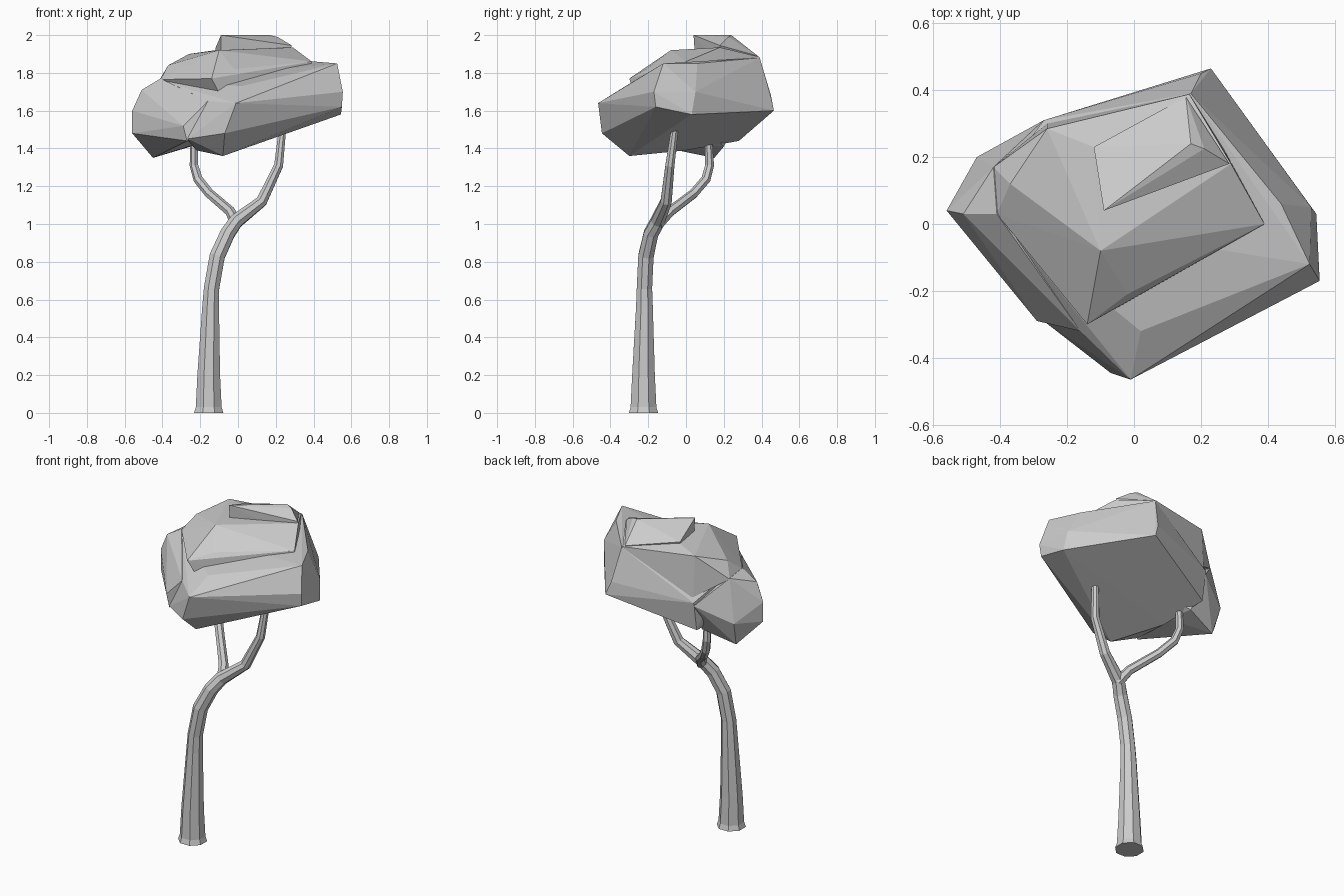
import bpy, bmesh, math
from mathutils import Vector


def finish(name, bm):
    bmesh.ops.recalc_face_normals(bm, faces=bm.faces[:])
    me = bpy.data.meshes.new(name)
    bm.to_mesh(me)
    bm.free()
    ob = bpy.data.objects.new(name, me)
    bpy.context.collection.objects.link(ob)
    return ob


def limb(name, path, sides=8):
    """Faceted tube through (x, y, z, radius) stations."""
    bm = bmesh.new()
    pts = [Vector(p[:3]) for p in path]
    rings = []
    for i, p in enumerate(pts):
        d = (pts[min(i + 1, len(pts) - 1)] - pts[max(i - 1, 0)]).normalized()
        if path[i][2] < 0.1 or i == len(pts) - 1:
            d = Vector((0, 0, 1))
        q = Vector((0, 0, 1)).rotation_difference(d)
        rings.append([bm.verts.new(p + q @ Vector((
            path[i][3] * math.cos(2 * math.pi * (k + .5) / sides),
            path[i][3] * math.sin(2 * math.pi * (k + .5) / sides), 0)))
            for k in range(sides)])
    for a, b in zip(rings, rings[1:]):
        for k in range(sides):
            n = (k + 1) % sides
            bm.faces.new((a[k], a[n], b[n], b[k]))
    bm.faces.new(rings[0])
    bm.faces.new(rings[-1])
    return finish(name, bm)


def hull(name, points):
    bm = bmesh.new()
    for p in points:
        bm.verts.new(p)
    r = bmesh.ops.convex_hull(bm, input=bm.verts[:])
    loose = [v for v in bm.verts if not v.link_faces]
    bmesh.ops.delete(bm, geom=loose, context='VERTS')
    return finish(name, bm)


# Trunk continuing into the right branch, and the left branch
limb("trunk", [
    (-.155, -.225, 0, .084), (-.155, -.225, .03, .074), (-.155, -.225, .2, .065),
    (-.145, -.22, .56, .048), (-.14, -.22, .66, .044), (-.11, -.212, .83, .044),
    (-.055, -.185, .95, .042), (-.01, -.15, 1.015, .04), (.125, -.105, 1.12, .032),
    (.215, -.085, 1.31, .026), (.235, -.06, 1.5, .021)])
limb("left_branch", [
    (-.005, -.15, 1.0, .034), (-.04, -.085, 1.065, .028), (-.15, .04, 1.16, .026),
    (-.21, .105, 1.235, .026), (-.232, .125, 1.31, .024), (-.232, .12, 1.43, .021)], 7)

# Foliage: main mass
foliage = hull("foliage", [
    (-.01, -.465, 1.64), (-.08, -.3, 1.36), (-.07, -.445, 1.48), (.555, -.17, 1.7),
    (.55, -.16, 1.62), (.525, -.12, 1.85), (.545, .03, 1.58), (.53, .05, 1.7),
    (.44, .06, 1.85), (.23, .465, 1.6), (.2, .45, 1.68), (.17, .39, 1.88),
    (-.27, .28, 1.44), (-.27, .31, 1.62), (-.27, -.29, 1.45), (-.22, 0, 1.39),
    (.02, -.32, 1.73), (-.16, -.32, 1.65), (-.41, .03, 1.76), (-.35, .2, 1.72)])
# Foliage: left lobe, upper shoulder and crown slab
lobe = hull("left_lobe", [
    (-.56, .04, 1.6), (-.56, .04, 1.48), (-.51, .03, 1.71), (-.42, .17, 1.76),
    (-.41, .03, 1.77), (-.47, .2, 1.5), (-.45, .15, 1.35), (-.27, .31, 1.6),
    (-.27, -.29, 1.44), (-.29, -.29, 1.52), (-.16, -.32, 1.65), (-.25, .2, 1.41),
    (-.23, .03, 1.42), (0, 0, 1.6)])
shoulder = hull("shoulder", [
    (-.42, .17, 1.755), (-.41, .03, 1.765), (-.37, .12, 1.84), (-.26, .285, 1.9),
    (-.12, .23, 1.92), (-.1, -.08, 1.92), (-.1, -.2, 1.82), (-.02, -.21, 1.82),
    (-.14, -.3, 1.77), (.39, 0, 1.86), (.29, .18, 1.935), (.165, .388, 1.885),
    (-.26, .3, 1.65), (.4, 0, 1.6), (.18, .4, 1.6), (-.05, -.25, 1.6)])
crown = hull("crown", [
    (-.09, .04, 2.0), (.17, .24, 2.0), (.21, .225, 1.99), (.285, .18, 1.945),
    (-.12, .23, 1.93), (.155, .38, 1.89), (-.09, .05, 1.85), (.25, .17, 1.85),
    (.1, .3, 1.8), (-.1, .2, 1.8)])
for part in (lobe, shoulder, crown):
    m = foliage.modifiers.new("join_" + part.name, 'BOOLEAN')
    m.operation = 'UNION'
    m.solver = 'EXACT'
    m.object = part
    part.hide_render = True
    part.hide_set(True)
